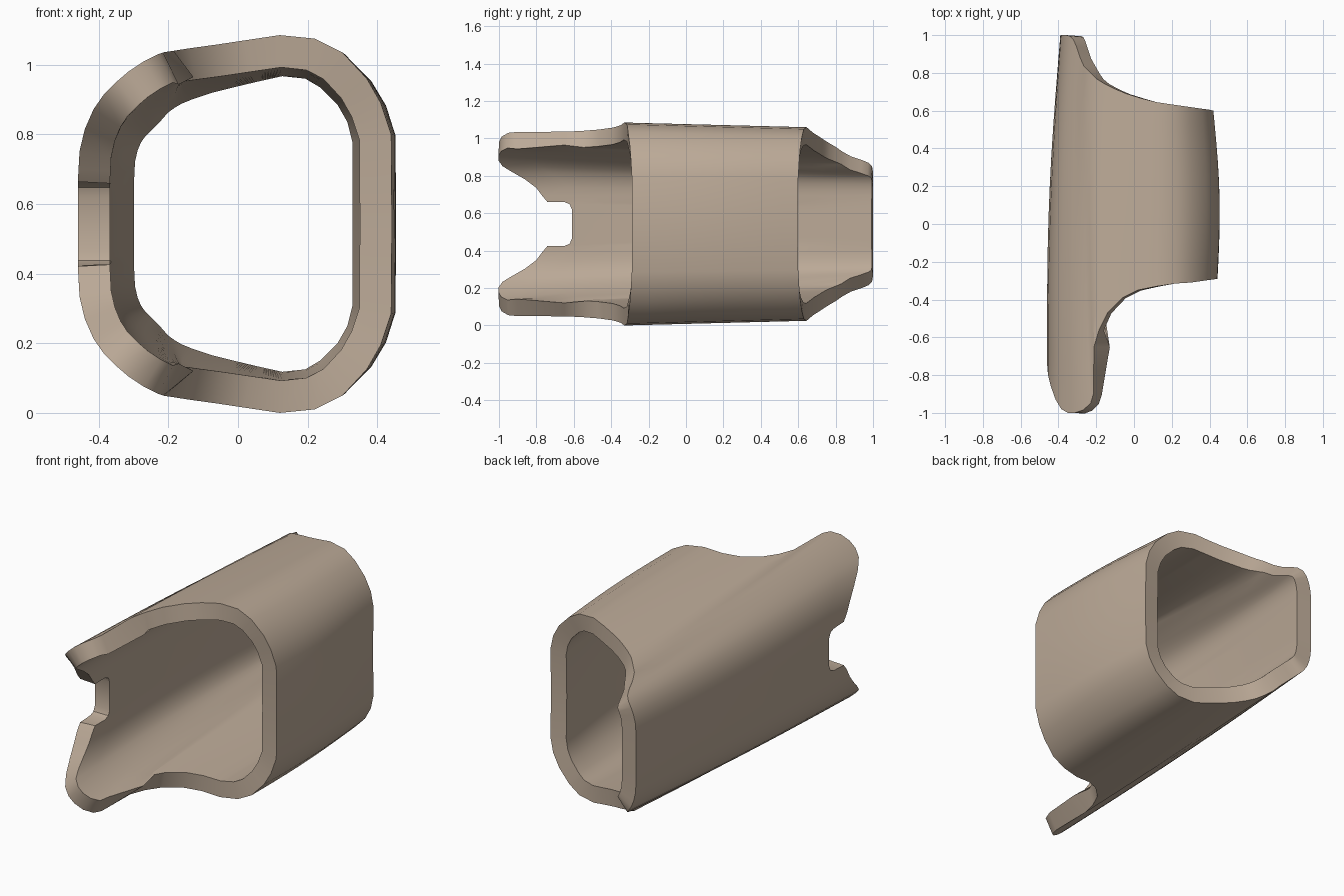
import bpy, math

MID = 0.5425      # height of the symmetry plane
ROWS = 10
WALL = 0.092

# Upper half of the front rim (x, z, y): notch, prong, swept cheek, right wall
FRONT = [
    (-.46, MID, -.61), (-.46, .62, -.61), (-.46, .648, -.622), (-.46, .66, -.65),
    (-.46, .664, -.74), (-.458, .70, -.77), (-.455, .752, -.80), (-.44, .815, -.86),
    (-.415, .872, -.93), (-.385, .915, -.98), (-.35, .95, -1.0), (-.315, .98, -1.0),
    (-.27, 1.01, -.985), (-.23, 1.03, -.95), (-.215, 1.035, -.90), (-.212, 1.036, -.65),
    (-.185, 1.04, -.56), (-.14, 1.047, -.47), (-.06, 1.058, -.39), (.02, 1.07, -.35),
    (.12, 1.085, -.33), (.22, 1.075, -.315), (.30, 1.035, -.31), (.37, .96, -.30),
    (.41, .89, -.295), (.44, .80, -.29), (.442, MID, -.29)]

# Matching upper half of the back rim
BACK = [
    (-.39, MID, 1.0), (-.39, .61, 1.0), (-.39, .63, 1.0), (-.39, .65, 1.0),
    (-.39, .67, 1.0), (-.389, .70, 1.0), (-.386, .74, 1.0), (-.375, .785, 1.0),
    (-.36, .82, 1.0), (-.34, .85, .995), (-.32, .87, .975), (-.305, .885, .94),
    (-.285, .905, .88), (-.265, .93, .835), (-.23, .955, .80), (-.20, .972, .77),
    (-.16, .988, .745), (-.10, 1.008, .715), (-.04, 1.023, .69), (.04, 1.042, .665),
    (.12, 1.06, .645), (.22, 1.05, .63), (.29, 1.01, .62), (.36, .94, .61),
    (.40, .87, .605), (.42, .79, .60), (.42, MID, .595)]


def full_loop(half):
    """Close a half rim by mirroring it in height."""
    return half + [(x, 2 * MID - z, y) for x, z, y in half[-2:0:-1]]


# Outer skin: loft from rim to rim with a slight sideways bulge
front, back = full_loop(FRONT), full_loop(BACK)
n = len(front)
verts, faces = [], []
for j in range(ROWS + 1):
    t = j / ROWS
    for f, b in zip(front, back):
        x, z, y = (p + (q - p) * t for p, q in zip(f, b))
        x *= 1 + 0.05 * math.sin(math.pi * t)
        verts.append((x, y, z))
for j in range(ROWS):
    for i in range(n):
        k = (i + 1) % n
        faces.append((j * n + i, j * n + k, (j + 1) * n + k, (j + 1) * n + i))

mesh = bpy.data.meshes.new("sleeve")
mesh.from_pydata(verts, [], faces)
sleeve = bpy.data.objects.new("sleeve", mesh)
bpy.context.collection.objects.link(sleeve)
bpy.context.view_layer.objects.active = sleeve
sleeve.select_set(True)

# Wall thickness, inward, with rims square to the wall
mod = sleeve.modifiers.new("wall", 'SOLIDIFY')
mod.thickness = WALL
mod.offset = -1
mod.use_even_offset = True
bpy.ops.object.modifier_apply(modifier=mod.name)
bpy.ops.object.shade_smooth_by_angle(angle=math.radians(35))

# Warm tan finish
mat = bpy.data.materials.new("tan")
mat.diffuse_color = (0.50, 0.40, 0.31, 1)
mesh.materials.append(mat)
